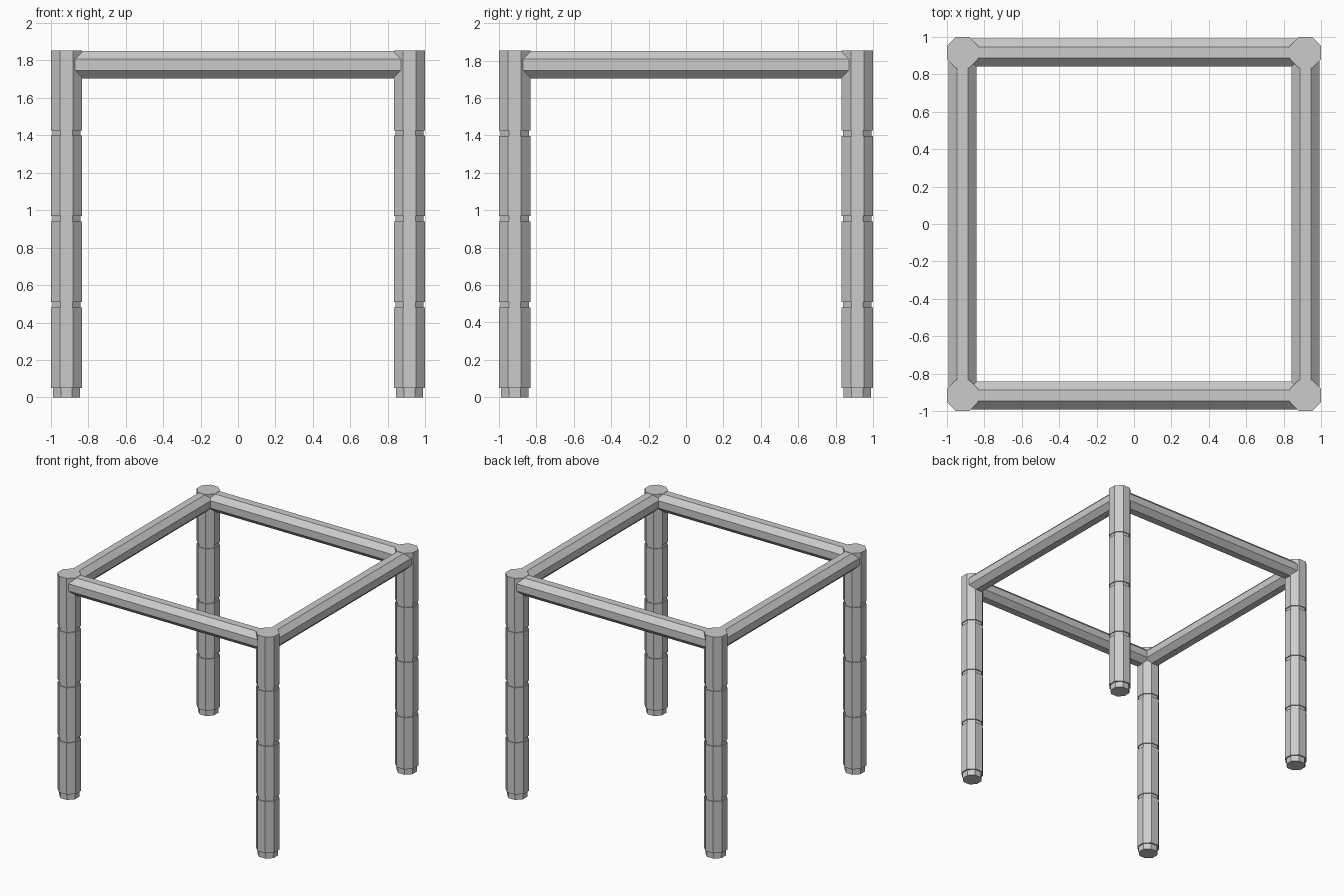
import bpy, bmesh, math
from mathutils import Matrix

if "Cube" in bpy.data.objects:
    bpy.data.objects.remove(bpy.data.objects["Cube"])

C = 0.916          # post centre offset
TOP = 1.853
K = 1 / math.cos(math.pi / 8)   # flat radius -> corner radius


def octagon_loft(name, profile, matrix):
    """Octagonal prism from (flat radius, height) pairs, flats facing the axes."""
    bm = bmesh.new()
    rings = []
    for r, z in profile:
        ring = []
        for i in range(8):
            a = math.pi / 8 + i * math.pi / 4
            ring.append(bm.verts.new((r * K * math.cos(a), r * K * math.sin(a), z)))
        rings.append(ring)
    for a, b in zip(rings, rings[1:]):
        for i in range(8):
            j = (i + 1) % 8
            bm.faces.new((a[i], a[j], b[j], b[i]))
    bm.faces.new(rings[0][::-1])
    bm.faces.new(rings[-1])
    bm.transform(matrix)
    bmesh.ops.recalc_face_normals(bm, faces=bm.faces)
    me = bpy.data.meshes.new(name)
    bm.to_mesh(me)
    bm.free()
    ob = bpy.data.objects.new(name, me)
    bpy.context.collection.objects.link(ob)
    return ob


# Post profile: narrow foot, then segments separated by shallow grooves
R, FOOT, GROOVE = 0.084, 0.073, 0.076
post = [(FOOT, 0), (FOOT, 0.05), (R, 0.05)]
for z0, z1 in ((0.48, 0.51), (0.94, 0.97), (1.398, 1.426)):
    post += [(R, z0), (GROOVE, z0), (GROOVE, z1), (R, z1)]
post.append((R, TOP))

# Four corner posts
for sx, xn in ((-1, "left"), (1, "right")):
    for sy, yn in ((-1, "front"), (1, "back")):
        octagon_loft(f"{yn}_{xn}_post", post, Matrix.Translation((sx * C, sy * C, 0)))

# Four top beams, one per side
BEAM, BZ = 0.0735, 1.777
for i, side in enumerate(("front", "right", "back", "left")):
    m = (Matrix.Rotation(i * math.pi / 2, 4, 'Z')
         @ Matrix.Translation((0, -C, BZ))
         @ Matrix.Rotation(math.pi / 2, 4, 'Y'))
    octagon_loft(f"{side}_beam", [(BEAM, -C), (BEAM, C)], m)
